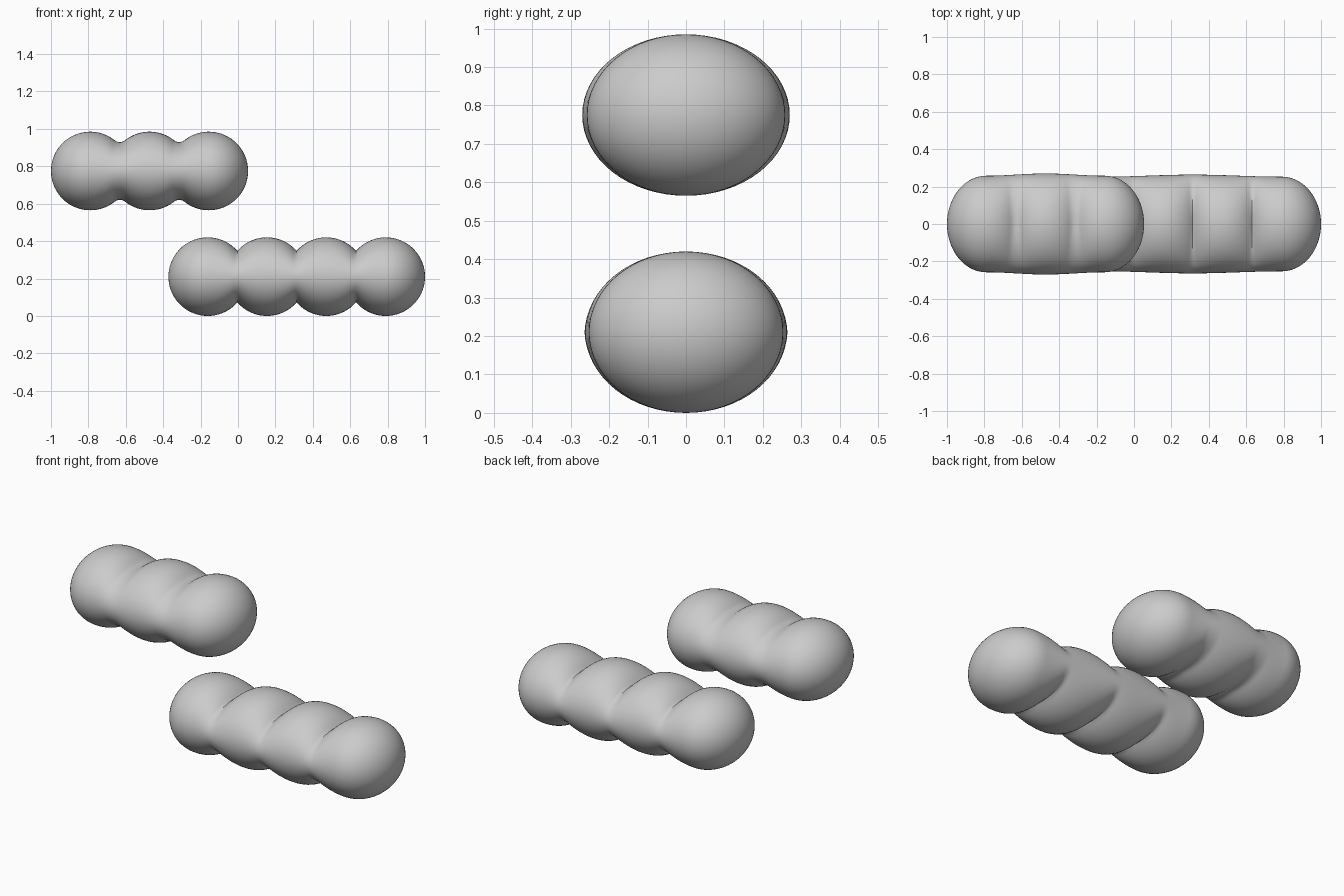
import bpy, bmesh
from math import sin, cos, pi, sqrt

if "Cube" in bpy.data.objects:
    bpy.data.objects.remove(bpy.data.objects["Cube"])

R = 0.21        # lobe radius
SIDES = 64      # points round each cross-section


def smooth_max(a, b, k):
    if k < 1e-6:
        return max(a, b)
    h = max(k - abs(a - b), 0) / k
    return max(a, b) + h * h * k / 4


def lobed_row(name, centres, z0, w_end, w_mid, blend):
    first, last = centres[0], centres[-1]

    def half_height(x, k):
        h = 0
        for c in centres:
            lobe = sqrt(max(0, R * R - (x - c) ** 2))
            h = smooth_max(h, lobe, k) if h > 0 and lobe > 0 else max(h, lobe)
        return h

    def half_width(x):
        if first <= x <= last:
            u = (x - first) / (last - first)
            return w_end + (w_mid - w_end) * sin(pi * u) ** 2
        c = first if x < first else last
        return w_end * sqrt(max(0, 1 - ((x - c) / R) ** 2))

    # stations along x: rounded ends plus even steps that land on each notch
    n = 18
    xs = [first - R * cos(pi / 2 * i / n) for i in range(1, n)]
    for a, b in zip(centres, centres[1:]):
        xs += [a + (b - a) * i / 32 for i in range(32)]
    xs += [last + R * sin(pi / 2 * i / n) for i in range(n)]

    bm = bmesh.new()
    rings = []
    for x in xs:
        ring = []
        for j in range(SIDES):
            t = 2 * pi * j / SIDES
            # notches soften towards the sides
            k = blend + 0.05 * abs(cos(t))
            ring.append(bm.verts.new((x, half_width(x) * cos(t),
                                      z0 + half_height(x, k) * sin(t))))
        rings.append(ring)
    for a, b in zip(rings, rings[1:]):
        for j in range(SIDES):
            i = (j + 1) % SIDES
            bm.faces.new((a[j], a[i], b[i], b[j]))
    # end poles
    for ring, x in ((rings[0], first - R), (rings[-1], last + R)):
        pole = bm.verts.new((x, 0, z0))
        for j in range(SIDES):
            bm.faces.new((ring[j], ring[(j + 1) % SIDES], pole))
    bmesh.ops.recalc_face_normals(bm, faces=bm.faces)

    mesh = bpy.data.meshes.new(name)
    bm.to_mesh(mesh)
    bm.free()
    ob = bpy.data.objects.new(name, mesh)
    bpy.context.collection.objects.link(ob)
    bpy.ops.object.select_all(action='DESELECT')
    ob.select_set(True)
    bpy.context.view_layer.objects.active = ob
    bpy.ops.object.shade_smooth_by_angle(angle=pi / 5)


# upper row of three lobes, lower row of four
lobed_row("upper_lobes", [-0.79, -0.473, -0.156], 0.775, 0.258, 0.27, 0.065)
lobed_row("lower_lobes", [-0.162, 0.155, 0.472, 0.79], 0.21, 0.253, 0.264, 0.0)
